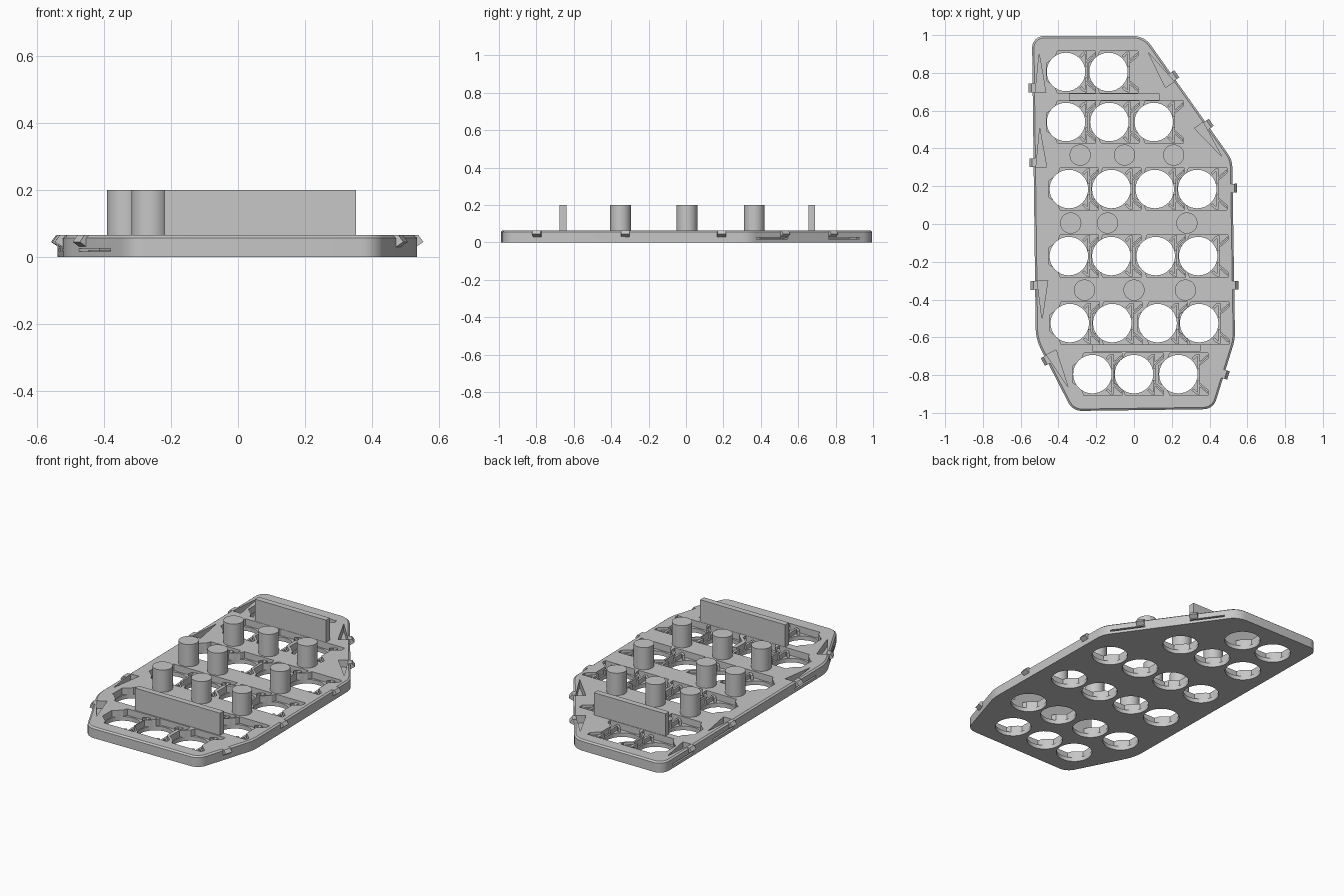
import bpy, bmesh, math
from mathutils import Vector

cube = bpy.data.objects.get("Cube")
if cube:
    bpy.data.objects.remove(cube, do_unlink=True)

grey = bpy.data.materials.new("light grey plastic")
grey.use_nodes = True
COLOUR = (0.57, 0.57, 0.57, 1)
grey.diffuse_color = COLOUR
grey.node_tree.nodes["Principled BSDF"].inputs["Base Color"].default_value = COLOUR

TOP = 0.065      # plate thickness
FLOOR = 0.025    # pocket floor
POST_TOP = 0.2


def prism(bm, pts, z0, z1):
    """Extrude a flat polygon between two heights; returns its top face."""
    low = [bm.verts.new((p[0], p[1], z0)) for p in pts]
    high = [bm.verts.new((p[0], p[1], z1)) for p in pts]
    bm.faces.new(low)
    top = bm.faces.new(high)
    for i in range(len(pts)):
        j = (i + 1) % len(pts)
        bm.faces.new((low[i], low[j], high[j], high[i]))
    return top


def disc(x, y, r, n):
    return [(x + r * math.cos(math.tau * i / n), y + r * math.sin(math.tau * i / n)) for i in range(n)]


def rect(x0, x1, y0, y1):
    return [(x0, y0), (x1, y0), (x1, y1), (x0, y1)]


def rounded(corners, steps=6):
    """Round each (x, y, radius) corner of a convex outline."""
    pts = []
    for i, (x, y, r) in enumerate(corners):
        c = Vector((x, y))
        a = (Vector(corners[i - 1][:2]) - c).normalized()
        b = (Vector(corners[(i + 1) % len(corners)][:2]) - c).normalized()
        half = a.angle(b) / 2
        reach = r / math.tan(half)
        centre = c + (a + b).normalized() * (r / math.sin(half))
        start, end = c + a * reach - centre, c + b * reach - centre
        for k in range(steps + 1):
            pts.append(centre + start.lerp(end, k / steps).normalized() * r)
    return pts


def finish(name, bm, smooth=False):
    bmesh.ops.recalc_face_normals(bm, faces=bm.faces)
    mesh = bpy.data.meshes.new(name)
    bm.to_mesh(mesh)
    bm.free()
    mesh.materials.append(grey)
    ob = bpy.data.objects.new(name, mesh)
    bpy.context.collection.objects.link(ob)
    if smooth:
        shade(ob)
    return ob


def select(ob):
    bpy.ops.object.select_all(action='DESELECT')
    ob.select_set(True)
    bpy.context.view_layer.objects.active = ob


def shade(ob):
    select(ob)
    bpy.ops.object.shade_smooth_by_angle(angle=math.radians(30))


def cut(target, bm):
    cutter = finish("cutter", bm)
    cutter.hide_render = True
    mod = target.modifiers.new("cut", 'BOOLEAN')
    mod.operation, mod.solver, mod.object = 'DIFFERENCE', 'EXACT', cutter
    select(target)
    bpy.ops.object.modifier_apply(modifier=mod.name)
    bpy.data.objects.remove(cutter, do_unlink=True)


# Plate with rounded corners and a chamfered upper rim
outline = [(-0.54, 0.995, 0.06), (-0.52, -0.61, 0.25), (-0.325, -0.99, 0.08), (0.42, -0.98, 0.07),
           (0.535, -0.61, 0.25), (0.52, 0.34, 0.13), (0.055, 0.995, 0.11)]
bm = bmesh.new()
top = prism(bm, rounded(outline), 0, TOP - 0.008)
bmesh.ops.recalc_face_normals(bm, faces=bm.faces)
bmesh.ops.inset_region(bm, faces=[top], thickness=0.01)
bmesh.ops.translate(bm, verts=top.verts, vec=(0, 0, 0.008))
plate = finish("plate", bm)

# Rows of sockets: height on the plate and the socket centres along x
rows = [(0.805, (-0.36, -0.135)), (0.54, (-0.36, -0.13, 0.105)),
        (0.185, (-0.345, -0.12, 0.11, 0.335)), (-0.17, (-0.345, -0.12, 0.115, 0.34)),
        (-0.525, (-0.34, -0.115, 0.125, 0.345)), (-0.795, (-0.22, 0, 0.235))]
sockets = [(x, y) for y, xs in rows for x in xs]

# Round through holes
bm = bmesh.new()
for x, y in sockets:
    prism(bm, disc(x, y, 0.102, 32), -0.1, 0.2)
cut(plate, bm)

# Stepped pockets with a flared right end
upper = [(-0.104, 0.045), (-0.06, 0.075), (-0.045, 0.112), (0.157, 0.112), (0.157, 0.085), (0.11, 0.045)]
pocket = upper + [(x, -y) for x, y in reversed(upper)]
bm = bmesh.new()
for x, y in sockets:
    prism(bm, [(x + u, y + v) for u, v in pocket], FLOOR, 0.2)
cut(plate, bm)

# Ribs inside the pockets
bm = bmesh.new()
for x, y in sockets:
    for s in (1, -1):
        for shape in ([(0.1, 0.03), (0.112, 0.03), (0.112, 0.108), (0.1, 0.108)],
                      [(0.07, 0.085), (0.082, 0.076), (0.105, 0.1), (0.095, 0.108)],
                      [(0.112, 0.066), (0.112, 0.054), (0.155, 0.092), (0.155, 0.104)]):
            prism(bm, [(x + u, y + s * v) for u, v in shape], FLOOR - 0.005, 0.052)
finish("pocket_ribs", bm)

# Spring latches: edge point, far end of the arm
springs = [((-0.535, 0.72), (-0.537, 0.9)), ((-0.531, 0.325), (-0.534, 0.5)),
           ((-0.524, -0.325), (-0.522, -0.49)), ((-0.462, -0.72), (-0.372, -0.895)),
           ((0.208, 0.782), (0.08, 0.962)), ((0.39, 0.525), (0.495, 0.375))]
tabs = [((0.523, 0.19), (0.525, 0.0)), ((0.53, -0.325), (0.531, -0.5)), ((0.478, -0.795), (0.44, -0.92))]


def edge_frame(p, q):
    """Point on the rim, direction along it, and direction outwards."""
    p, along = Vector(p), (Vector(q) - Vector(p)).normalized()
    out = Vector((along.y, -along.x))
    return p, along, out if out.dot(p) > 0 else -out


# Tapered slots behind the latch arms, then the slits under the arms
slots, slits = bmesh.new(), bmesh.new()
for p, q in springs:
    p, along, out = edge_frame(p, q)
    prism(slots, [p - along * 0.025 - out * 0.012, p - along * 0.025 - out * 0.068,
                  p + along * 0.18 - out * 0.035], 0.02, 0.2)
    prism(slits, [p - along * 0.025 + out * 0.03, p - along * 0.025 - out * 0.03,
                  p + along * 0.18 - out * 0.03, p + along * 0.18 + out * 0.03], 0.017, 0.026)
cut(plate, slots)
cut(plate, slits)
shade(plate)

# Wedge shaped catches around the rim
profile = [(-0.012, 0.03), (0.0, 0.03), (0.023, 0.045), (0.008, TOP), (-0.012, TOP)]
bm = bmesh.new()
for p, q in springs + tabs:
    p, along, out = edge_frame(p, q)
    a, b = [[bm.verts.new((*(p + along * d + out * u), z)) for u, z in profile] for d in (-0.023, 0.023)]
    bm.faces.new(a)
    bm.faces.new(b)
    for i in range(len(a)):
        bm.faces.new((a[i - 1], a[i], b[i], b[i - 1]))
finish("rim_catches", bm)

# Round posts
bm = bmesh.new()
for y, xs in ((0.365, (-0.285, -0.05, 0.21)), (0.005, (-0.335, -0.14, 0.28)), (-0.35, (-0.262, 0, 0.272))):
    for x in xs:
        prism(bm, disc(x, y, 0.056, 32), TOP - 0.005, POST_TOP)
finish("posts", bm, smooth=True)

# Upright end walls
for name, x0, x1, y in (("rear_wall", -0.345, 0.135, 0.672), ("front_wall", -0.22, 0.352, -0.657)):
    bm = bmesh.new()
    prism(bm, rect(x0, x1, y - 0.018, y + 0.018), TOP - 0.005, POST_TOP)
    finish(name, bm)
